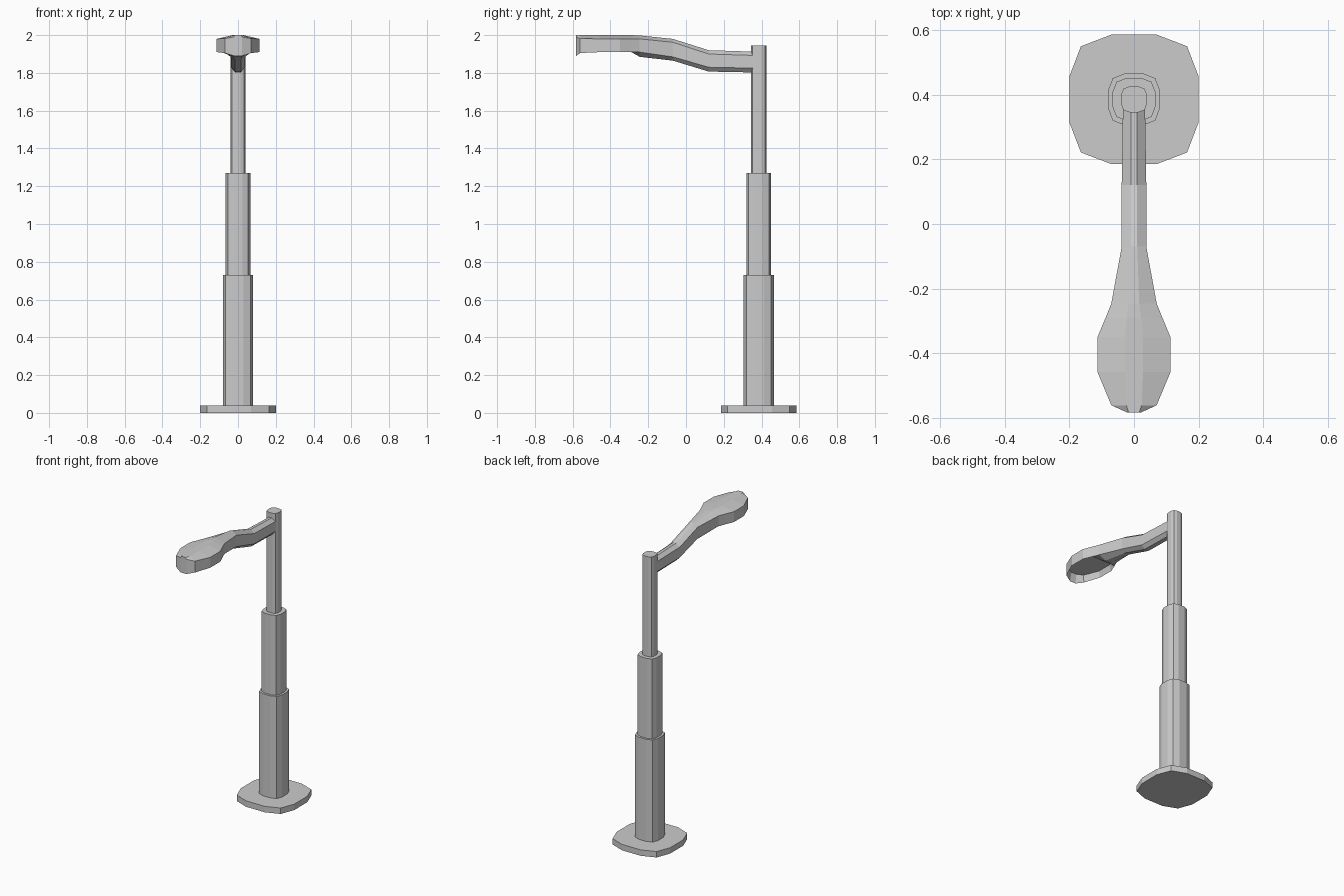
import bpy, bmesh

if "Cube" in bpy.data.objects:
    bpy.data.objects.remove(bpy.data.objects["Cube"])

POLE_Y = 0.385


def finish(bm, name):
    bmesh.ops.recalc_face_normals(bm, faces=bm.faces[:])
    mesh = bpy.data.meshes.new(name)
    bm.to_mesh(mesh)
    bm.free()
    obj = bpy.data.objects.new(name, mesh)
    bpy.context.collection.objects.link(obj)
    return obj


def pillar(name, r, z0, z1):
    """Twelve-sided prism with a rounded-square outline."""
    quarter = [(1, 0.35), (0.82, 0.82), (0.35, 1)]
    outline = []
    for _ in range(4):
        outline += quarter
        quarter = [(-y, x) for x, y in quarter]
    bm = bmesh.new()
    base = bm.faces.new([bm.verts.new((x * r, POLE_Y + y * r, z0)) for x, y in outline])
    new = bmesh.ops.extrude_face_region(bm, geom=[base], use_keep_orig=True)["geom"]
    for v in new:
        if isinstance(v, bmesh.types.BMVert):
            v.co.z = z1
    return finish(bm, name)


# base plate and telescoping pole
pillar("base_plate", 0.2, 0.0, 0.04)
pillar("lower_pole", 0.08, 0.03, 0.73)
pillar("middle_pole", 0.066, 0.72, 1.27)
pillar("upper_pole", 0.04, 1.26, 1.945)

# arm and lamp head sections:
# y, half width, ridge half width, ridge z, side top z, side bottom z, keel z, keel half width
sections = [
    (0.37, 0.034, 0.010, 1.912, 1.892, 1.825, 1.802, 0.015),
    (0.12, 0.038, 0.010, 1.920, 1.900, 1.830, 1.807, 0.015),
    (-0.07, 0.038, 0.010, 1.980, 1.962, 1.885, 1.865, 0.015),
    (-0.245, 0.070, 0.016, 1.998, 1.980, 1.910, 1.885, 0.022),
    (-0.29, 0.088, 0.022, 2.000, 1.980, 1.910, 1.910, 0.030),
    (-0.35, 0.113, 0.028, 2.000, 1.980, 1.910, 1.910, 0.040),
    (-0.457, 0.113, 0.028, 2.000, 1.980, 1.910, 1.910, 0.040),
    (-0.56, 0.070, 0.024, 2.000, 1.982, 1.905, 1.905, 0.030),
    (-0.582, 0.022, 0.016, 2.000, 1.990, 1.890, 1.890, 0.012),
]
bm = bmesh.new()
rings = []
for y, w, rw, zt, zs, zb, zk, kw in sections:
    half = [(rw, zt), (w, zs), (w, zb), (kw, zk)]
    ring = half + [(-x, z) for x, z in reversed(half)]
    rings.append([bm.verts.new((x, y, z)) for x, z in ring])
underside = []
for i, (a, b) in enumerate(zip(rings, rings[1:])):
    for k in range(8):
        n = (k + 1) % 8
        f = bm.faces.new((a[k], a[n], b[n], b[k]))
        if i >= 4 and k in (2, 3, 4):
            underside.append(f)
bm.faces.new(rings[0])
bm.faces.new(rings[-1])
bmesh.ops.recalc_face_normals(bm, faces=bm.faces[:])

# recess for the light under the head
bmesh.ops.inset_region(bm, faces=underside, thickness=0.012, use_even_offset=True)
for v in {v for f in underside for v in f.verts}:
    v.co.z = 1.95
finish(bm, "arm_and_lamp_head")
